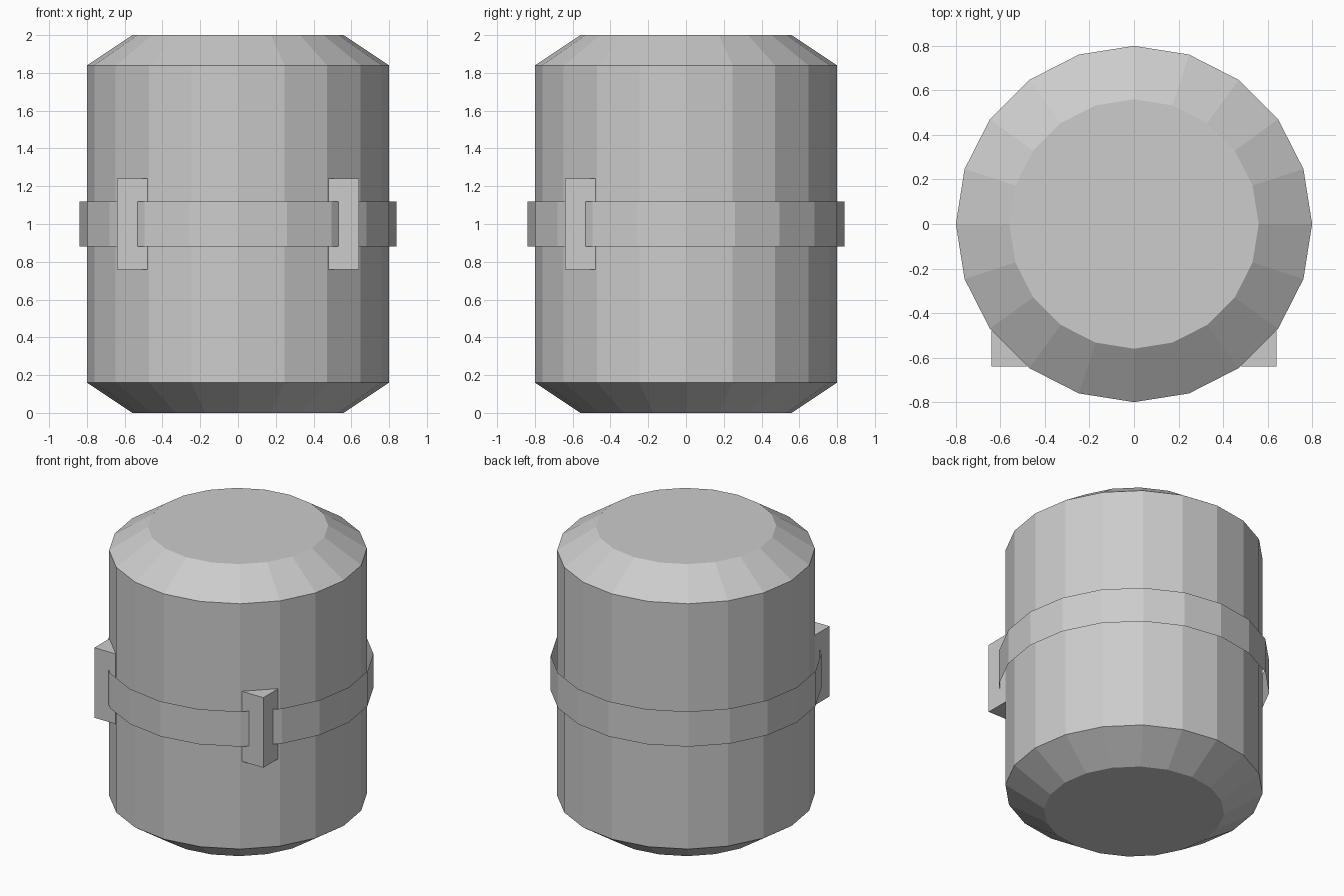
import bpy, bmesh, math
from mathutils import Matrix, Vector

cube = bpy.data.objects.get("Cube")
if cube:
    bpy.data.objects.remove(cube, do_unlink=True)

SIDES = 20

grey = bpy.data.materials.new("light grey")
grey.use_nodes = True
colour = (0.604, 0.604, 0.604, 1)
grey.diffuse_color = colour
grey.node_tree.nodes["Principled BSDF"].inputs["Base Color"].default_value = colour


def finish(name, bm):
    """Turn a bmesh into a flat shaded object."""
    bmesh.ops.recalc_face_normals(bm, faces=bm.faces[:])
    mesh = bpy.data.meshes.new(name)
    bm.to_mesh(mesh)
    bm.free()
    mesh.materials.append(grey)
    obj = bpy.data.objects.new(name, mesh)
    bpy.context.collection.objects.link(obj)
    return obj


def lathe(name, profile, capped):
    """Spin (radius, height) points into a faceted solid or open tube."""
    bm = bmesh.new()
    rings = []
    for radius, z in profile:
        angles = [math.tau * i / SIDES for i in range(SIDES)]
        rings.append([bm.verts.new((radius * math.cos(a), radius * math.sin(a), z))
                      for a in angles])
    for low, high in zip(rings, rings[1:]):
        for i in range(SIDES):
            j = (i + 1) % SIDES
            bm.faces.new((low[i], low[j], high[j], high[i]))
    if capped:
        bm.faces.new(rings[0][::-1])
        bm.faces.new(rings[-1])
    return finish(name, bm)


# Drum with chamfered ends
lathe("drum_body", [(0.56, 0), (0.8, 0.16), (0.8, 1.84), (0.56, 2)], True)

# Thin open strap around the middle
lathe("middle_band", [(0.84, 0.88), (0.84, 1.12)], False)

# Upright clasps on the two front corners
for side, x in (("left", 0.56), ("right", -0.56)):
    bm = bmesh.new()
    place = Matrix.Translation((x, -0.56, 1)) @ Matrix.Diagonal((0.16, 0.16, 0.48, 1))
    bmesh.ops.create_cube(bm, size=1, matrix=place)
    finish(side + "_clasp", bm)
